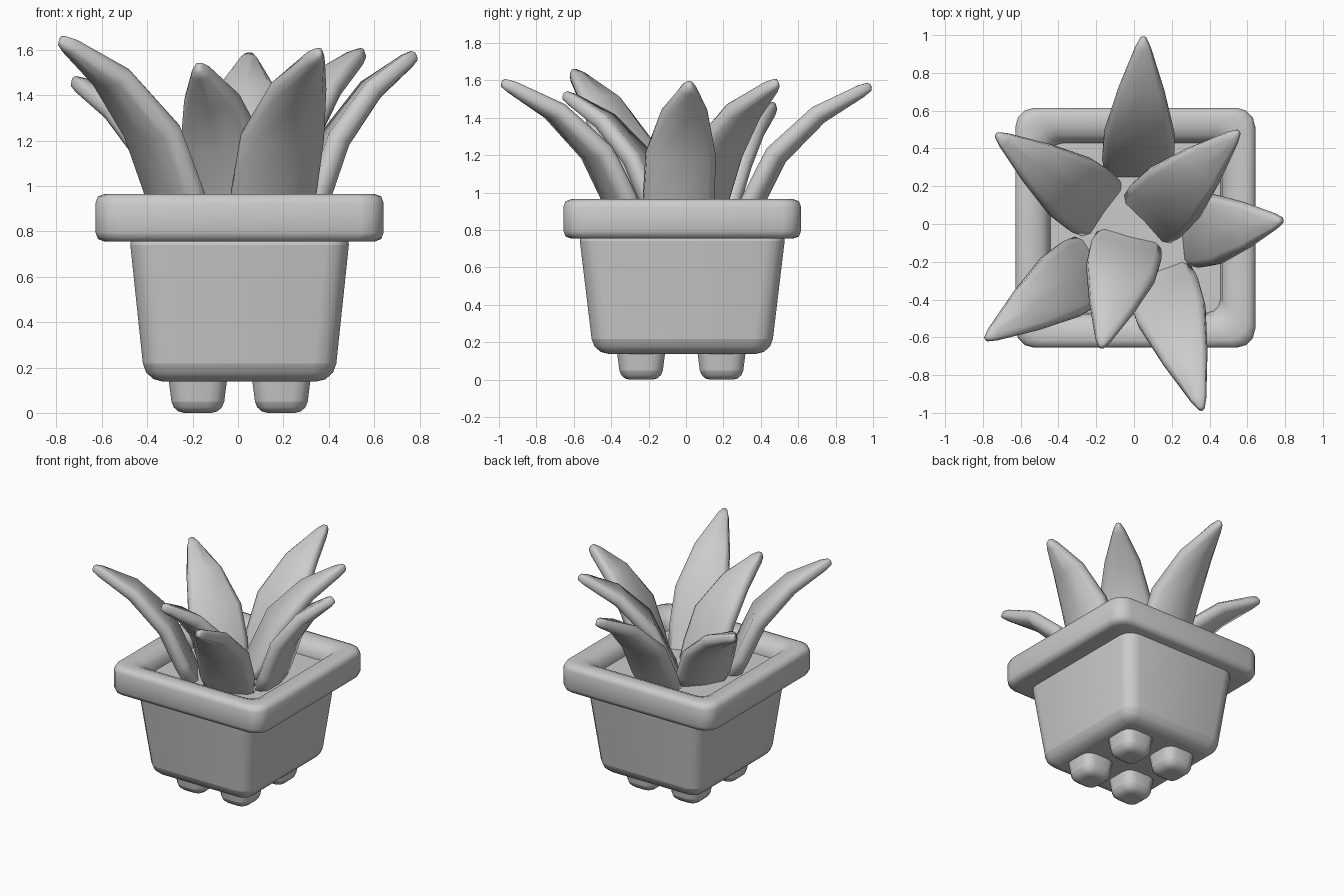
import bpy, bmesh, math
from mathutils import Vector

cube = bpy.data.objects.get("Cube")
if cube:
    bpy.data.objects.remove(cube, do_unlink=True)

grey = bpy.data.materials.new("plain_grey")
grey.use_nodes = True
COLOR = (0.6, 0.6, 0.6, 1)
grey.diffuse_color = COLOR
grey.node_tree.nodes["Principled BSDF"].inputs["Base Color"].default_value = COLOR

CX, CY = 0.007, -0.02  # pot centre


def loft(name, rings, closed=False, bevel=0.0, smooth=50):
    """Skin a list of point rings; closed joins the last ring to the first."""
    bm = bmesh.new()
    vs = [[bm.verts.new(p) for p in ring] for ring in rings]
    n = len(vs[0])
    pairs = list(zip(vs, vs[1:]))
    if closed:
        pairs.append((vs[-1], vs[0]))
    else:
        bm.faces.new(vs[0])
        bm.faces.new(vs[-1])
    for a, b in pairs:
        for i in range(n):
            j = (i + 1) % n
            bm.faces.new((a[i], a[j], b[j], b[i]))
    bmesh.ops.recalc_face_normals(bm, faces=bm.faces)
    mesh = bpy.data.meshes.new(name)
    bm.to_mesh(mesh)
    bm.free()
    mesh.materials.append(grey)
    obj = bpy.data.objects.new(name, mesh)
    bpy.context.collection.objects.link(obj)
    if bevel:
        mod = obj.modifiers.new("rounding", 'BEVEL')
        mod.width = bevel
        mod.segments = 3
        mod.limit_method = 'ANGLE'
        mod.angle_limit = math.radians(45)
    bpy.ops.object.select_all(action='DESELECT')
    obj.select_set(True)
    bpy.context.view_layer.objects.active = obj
    bpy.ops.object.shade_smooth_by_angle(angle=math.radians(smooth))
    return obj


def square(hx, hy, z, radius, x=CX, y=CY):
    """Rectangle ring with three-sided rounded corners."""
    ring = []
    for k, (a, b) in enumerate(((1, 1), (-1, 1), (-1, -1), (1, -1))):
        for step in range(4):
            t = math.radians(90 * k + 30 * step)
            ring.append((x + a * (hx - radius) + radius * math.cos(t),
                         y + b * (hy - radius) + radius * math.sin(t), z))
    return ring


# Pot
loft("pot_body", [square(0.418, 0.475, 0.138, 0.1), square(0.49, 0.557, 0.82, 0.1)],
     bevel=0.08)
RIM = [(.595, .755), (.624, .766), (.635, .795), (.635, .925), (.624, .954), (.595, .965),
       (.54, .965), (.49, .945), (.46, .91), (.45, .86), (.45, .755)]
loft("pot_rim", [square(h, h, z, 0.1 if h > 0.5 else 0.07) for h, z in RIM], closed=True)
loft("soil", [square(0.47, 0.47, 0.8, 0.07), square(0.47, 0.47, 0.86, 0.07)])
for sx, side in ((-1, "right"), (1, "left")):
    for sy, end in ((-1, "front"), (1, "back")):
        x, y = CX + sx * 0.184, CY - 0.005 + sy * 0.215
        loft(f"foot_{end}_{side}", [square(0.11, 0.11, 0, 0.07, x, y),
                                    square(0.138, 0.138, 0.22, 0.07, x, y)], bevel=0.05)

# Leaf: stations are reach, rise, half width, thickness
STATIONS = [(0, 0, .175, .11), (.11, .19, .195, .115), (.28, .51, .19, .115),
            (.6, .8, .125, .1), (.92, .965, .042, .07), (.985, .995, .018, .05),
            (1, 1, .006, .02)]
SECTION = [(-.98, -.2), (-.98, .2), (-.78, .45), (0, .5), (.78, .45),
           (.98, .2), (.98, -.2), (.78, -.45), (0, -.5), (-.78, -.45)]
BASE_Z = 0.82


def leaf(name, base, tip, tip_z):
    start = Vector((*base, BASE_Z))
    out = Vector((tip[0] - base[0], tip[1] - base[1], 0))
    up = Vector((0, 0, tip_z - BASE_Z))
    side = out.cross(up).normalized()
    spine = [start + out * s[0] + up * s[1] for s in STATIONS]
    rings = []
    for i, (_, _, half, thick) in enumerate(STATIONS):
        along = spine[min(i + 1, len(spine) - 1)] - spine[max(i - 1, 0)]
        inner = side.cross(along).normalized()
        if inner.z < 0:
            inner = -inner
        cup = half * 0.1
        rings.append([spine[i] + side * (half * u) + inner * (thick * v + cup * (u * u - .5))
                      for u, v in SECTION])
    loft(name, rings, smooth=85)


leaf("leaf_back", (0.02, 0.28), (0.05, 0.99), 1.57)
leaf("leaf_left", (0.29, -0.045), (0.785, 0.02), 1.58)
leaf("leaf_back_left", (0.08, 0.035), (0.555, 0.49), 1.59)
leaf("leaf_front", (0.135, -0.28), (0.36, -0.985), 1.59)
leaf("leaf_front_middle", (-0.03, -0.1), (-0.175, -0.655), 1.525)
leaf("leaf_front_right", (-0.225, -0.22), (-0.785, -0.61), 1.645)
leaf("leaf_back_right", (-0.18, 0.085), (-0.73, 0.475), 1.465)
